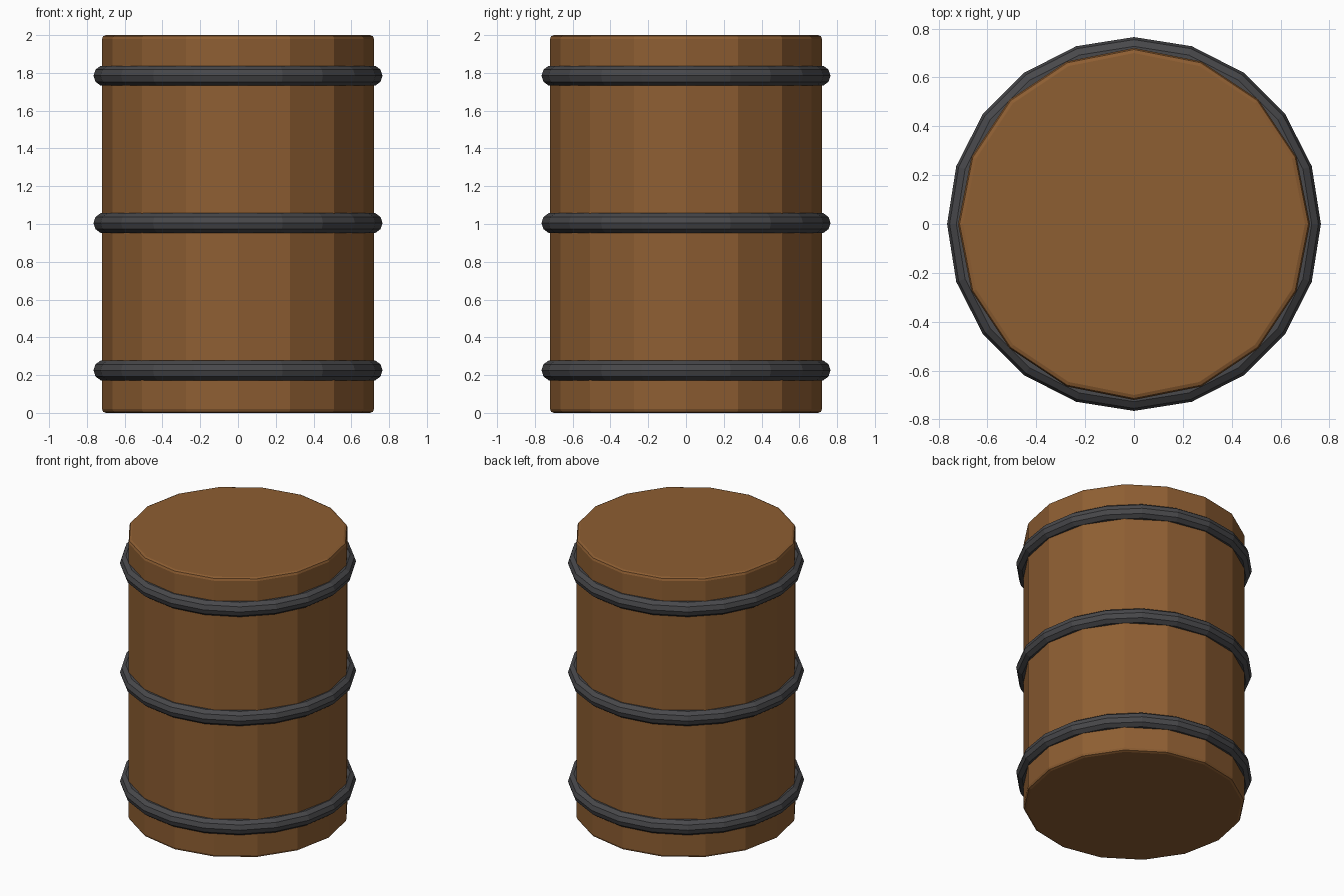
import bpy
import math

cube = bpy.data.objects.get("Cube")
if cube:
    bpy.data.objects.remove(cube, do_unlink=True)


def material(name, color):
    mat = bpy.data.materials.new(name)
    mat.use_nodes = True
    mat.diffuse_color = color
    mat.node_tree.nodes["Principled BSDF"].inputs["Base Color"].default_value = color
    return mat


wood = material("brown wood", (0.27, 0.112, 0.032, 1))
iron = material("dark iron", (0.065, 0.065, 0.07, 1))

# Sixteen-sided wooden body with softened rims
bpy.ops.mesh.primitive_cylinder_add(vertices=16, radius=0.72, depth=2, location=(0, 0, 1))
body = bpy.context.object
body.name = "barrel_body"
body.data.materials.append(wood)
bevel = body.modifiers.new("rim bevel", "BEVEL")
bevel.width = 0.02
bevel.segments = 2
bevel.limit_method = "ANGLE"
bevel.angle_limit = math.radians(40)

# Three iron hoops
for name, z in (("lower_hoop", 0.225), ("middle_hoop", 1.005), ("upper_hoop", 1.785)):
    bpy.ops.mesh.primitive_torus_add(
        major_segments=20, minor_segments=10,
        major_radius=0.71, minor_radius=0.055, location=(0, 0, z))
    hoop = bpy.context.object
    hoop.name = name
    hoop.data.materials.append(iron)
